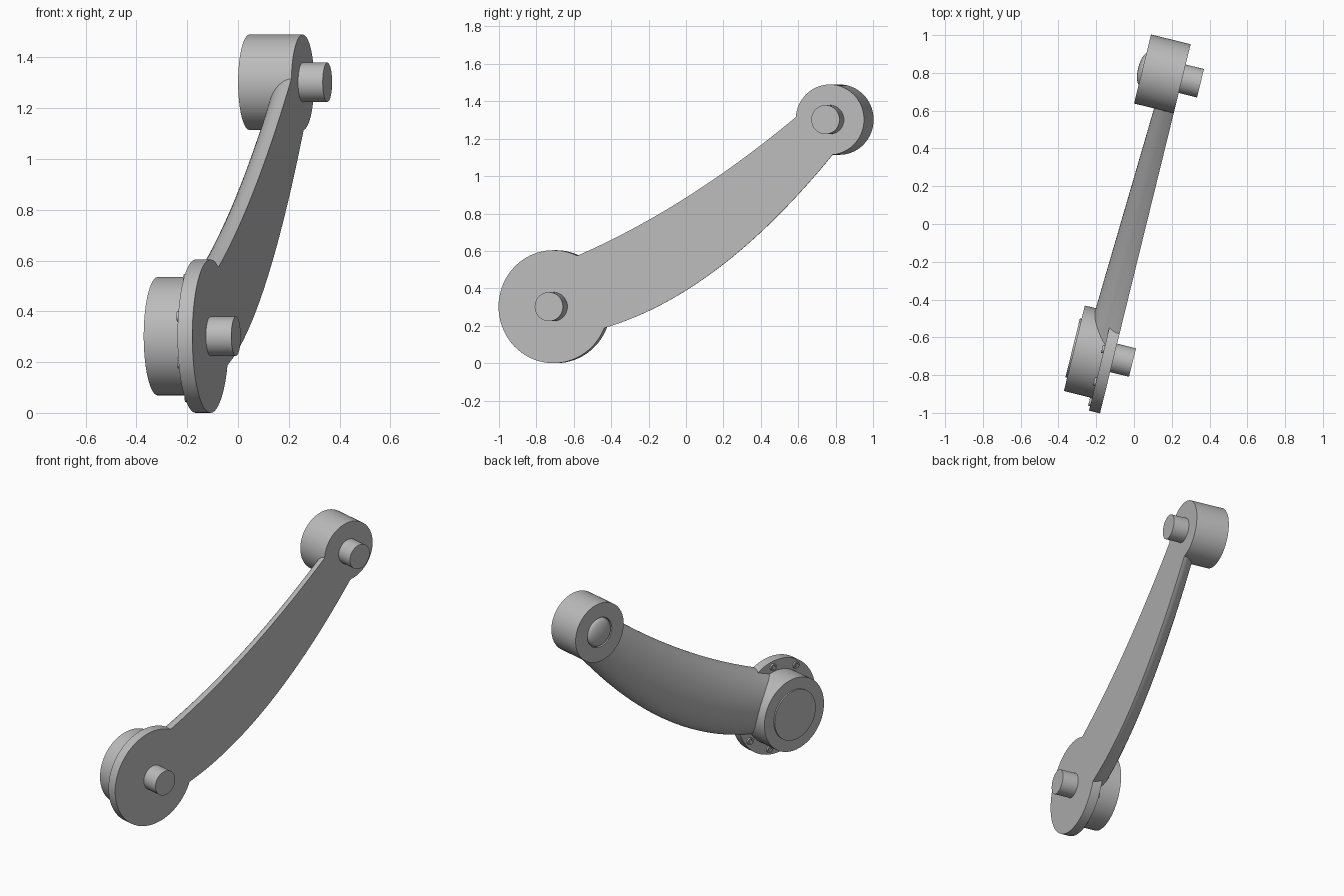
import bpy, bmesh
from math import sin, cos, pi, radians, sqrt
from mathutils import Matrix, Vector

cube = bpy.data.objects.get("Cube")
if cube:
    bpy.data.objects.remove(cube, do_unlink=True)

metal = bpy.data.materials.new("plain_grey")
metal.use_nodes = True
grey = (0.5, 0.5, 0.5, 1)
metal.diffuse_color = grey
metal.node_tree.nodes["Principled BSDF"].inputs["Base Color"].default_value = grey

# Local frame: x along the shafts (flat face at x = 0), y along the arm, z up
FRAME = Matrix.Translation((-0.108, -0.709, 0)) @ Matrix.Rotation(radians(-13.8), 4, "Z")
LOWER = (0, 0.302)
UPPER = (1.522, 1.302)


def finish(name, bm):
    bmesh.ops.recalc_face_normals(bm, faces=bm.faces)
    bm.transform(FRAME)
    mesh = bpy.data.meshes.new(name)
    bm.to_mesh(mesh)
    bm.free()
    mesh.materials.append(metal)
    obj = bpy.data.objects.new(name, mesh)
    bpy.context.collection.objects.link(obj)
    bpy.ops.object.select_all(action="DESELECT")
    obj.select_set(True)
    bpy.context.view_layer.objects.active = obj
    bpy.ops.object.shade_smooth_by_angle(angle=radians(30))
    return obj


def skin(bm, rings):
    """Join closed rings of points and cap both ends."""
    rows = [[bm.verts.new(p) for p in ring] for ring in rings]
    for a, b in zip(rows, rows[1:]):
        for i in range(len(a)):
            j = (i + 1) % len(a)
            bm.faces.new((a[i], a[j], b[j], b[i]))
    bm.faces.new(rows[0])
    bm.faces.new(rows[-1])


def lathe(name, centre, profile, sides=72):
    """Turn (radius, x) points about a shaft axis."""
    bm = bmesh.new()
    angles = [2 * pi * i / sides for i in range(sides)]
    skin(bm, [[(x, centre[0] + r * cos(a), centre[1] + r * sin(a)) for a in angles]
              for r, x in profile])
    return finish(name, bm)


def disc(name, centre, radius, x0, x1):
    return lathe(name, centre, [(radius, x0), (radius, x1)])


# Lower joint: flange, hub, raised cap and shaft
disc("lower_flange", LOWER, 0.302, -0.06, 0)
disc("lower_hub", LOWER, 0.233, -0.214, -0.03)
disc("lower_cap", LOWER, 0.16, -0.223, -0.2)
disc("lower_shaft", LOWER, 0.0775, -0.02, 0.103)

# Ring of socket bolts on the inner side of the flange
for i in range(9):
    a = radians(83 + 40 * i)
    spot = (LOWER[0] + 0.267 * cos(a), LOWER[1] + 0.267 * sin(a))
    lathe("flange_bolt", spot, [(0.022, -0.05), (0.022, -0.071), (0.012, -0.071), (0.012, -0.062)], 20)

# Upper joint: hub with a shallow recess, dome and shaft
lathe("upper_hub", UPPER, [(0.188, 0), (0.188, -0.216), (0.095, -0.216), (0.095, -0.2)])
disc("upper_shaft", UPPER, 0.0775, -0.02, 0.1)
dome = [(0.09, -0.195)]
for i in range(9):
    a = radians(i * 10.8)
    dome.append((0.09 * cos(a), -0.206 - 0.034 * sin(a)))
lathe("upper_dome", UPPER, dome)


# Arm: flat outer face and half-oval back, following two curved edges
def through(a, m, b, t):
    """Quadratic through three points at t = 0, 0.5 and 1."""
    return Vector(a) * (2 * t - 1) * (t - 1) + Vector(m) * 4 * t * (1 - t) + Vector(b) * t * (2 * t - 1)


rings = []
for i in range(41):
    t = -0.15 + 1.25 * i / 40
    top = through((0.133, 0.575), (0.73, 0.885), (1.328, 1.31), t)
    low = through((0.287, 0.19), (0.91, 0.51), (1.533, 1.11), t)
    depth = 0.155 - 0.052 * t
    mid, half = (top + low) / 2, (top - low) / 2
    ring = []
    for k in range(33):
        a = pi * k / 32
        p = mid + half * cos(a)
        ring.append((-depth * sin(a), p.x, p.y))
    rings.append(ring)
bm = bmesh.new()
skin(bm, rings)
finish("arm", bm)
